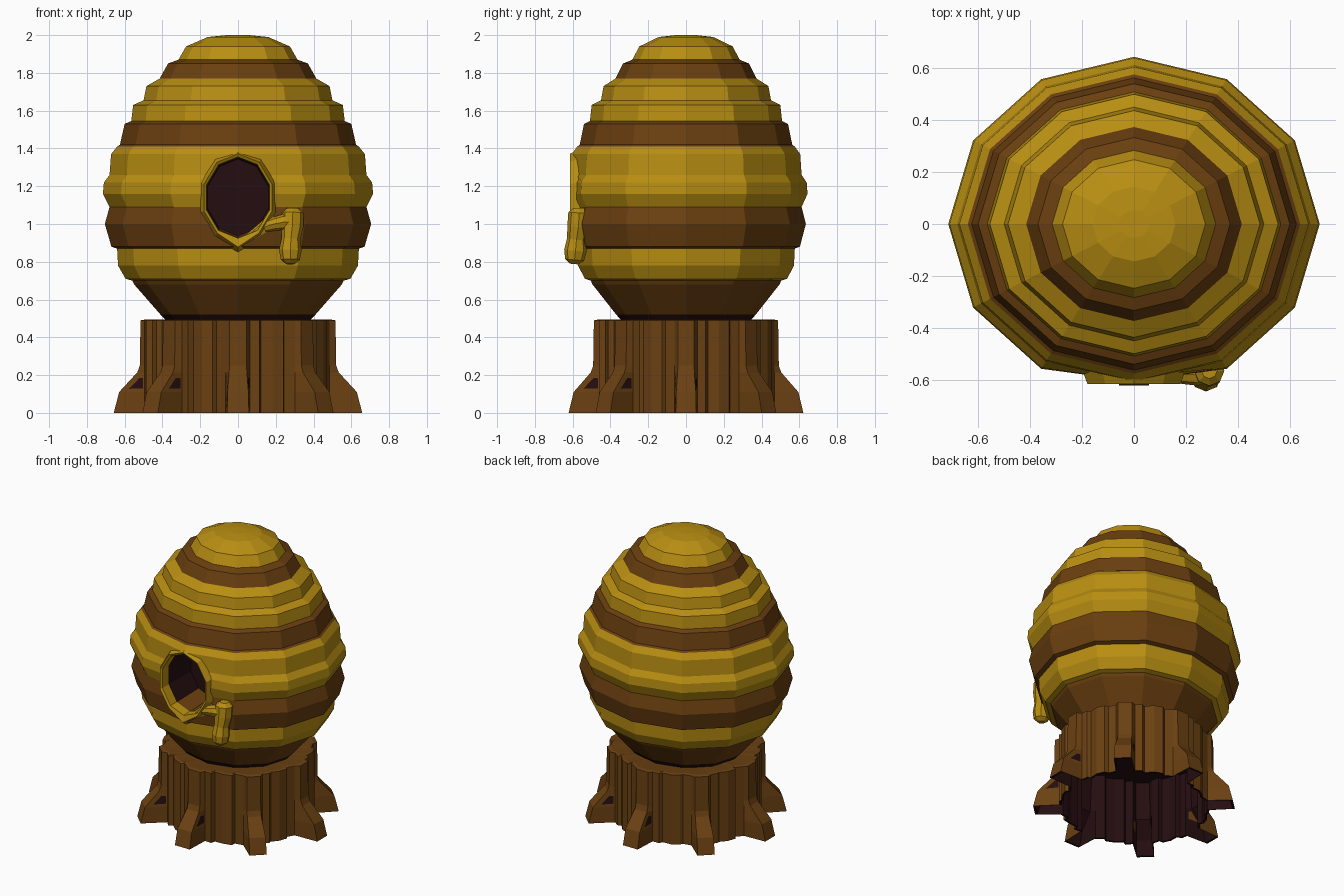
import bpy, bmesh, math, random
from mathutils import Vector

if "Cube" in bpy.data.objects:
    bpy.data.objects.remove(bpy.data.objects["Cube"])
random.seed(4)


def material(name, rgb):
    m = bpy.data.materials.new(name)
    m.diffuse_color = (*rgb, 1)
    m.use_nodes = True
    m.node_tree.nodes["Principled BSDF"].inputs["Base Color"].default_value = m.diffuse_color
    return m


MATS = [material("honey_yellow", (0.48, 0.27, 0.006)),
        material("hive_brown", (0.145, 0.05, 0.005)),
        material("stump_brown", (0.145, 0.052, 0.006)),
        material("dark_hollow", (0.018, 0.004, 0.005))]
YELLOW, BROWN, STUMP, DARK = range(4)


def loft(name, rings, colours, cap_start=None, cap_end=None, closed=False):
    """Skin equal-length rings of points; one colour per gap; caps take a colour."""
    bm = bmesh.new()
    vs = [[bm.verts.new(p) for p in r] for r in rings]
    n = len(vs[0])
    gaps = len(vs) if closed else len(vs) - 1
    for i in range(gaps):
        a, b = vs[i], vs[(i + 1) % len(vs)]
        for j in range(n):
            k = (j + 1) % n
            bm.faces.new((a[j], a[k], b[k], b[j])).material_index = colours[i]
    for ring, col in ((vs[0], cap_start), (vs[-1], cap_end)):
        if col is not None:
            bm.faces.new(ring).material_index = col
    bmesh.ops.recalc_face_normals(bm, faces=bm.faces)
    me = bpy.data.meshes.new(name)
    bm.to_mesh(me)
    bm.free()
    for m in MATS:
        me.materials.append(m)
    ob = bpy.data.objects.new(name, me)
    bpy.context.collection.objects.link(ob)
    return ob


# Hive: stepped profile of (radius, height, colour of the band above)
profile = [(0.36, 0.47, DARK), (0.41, 0.52, BROWN), (0.55, 0.68, BROWN),
           (0.56, 0.70, YELLOW), (0.595, 0.71, YELLOW), (0.635, 0.78, YELLOW),
           (0.64, 0.87, BROWN), (0.67, 0.88, BROWN), (0.705, 1.00, BROWN),
           (0.68, 1.09, YELLOW), (0.715, 1.16, YELLOW), (0.71, 1.22, YELLOW),
           (0.68, 1.26, YELLOW), (0.672, 1.37, YELLOW), (0.64, 1.41, BROWN),
           (0.625, 1.42, BROWN), (0.60, 1.53, BROWN), (0.565, 1.545, YELLOW),
           (0.555, 1.63, YELLOW), (0.50, 1.655, YELLOW), (0.485, 1.73, YELLOW),
           (0.415, 1.77, BROWN), (0.37, 1.85, BROWN), (0.315, 1.87, YELLOW),
           (0.275, 1.94, YELLOW), (0.16, 1.99, YELLOW), (0.06, 2.0, YELLOW)]


def hive_ring(r, z):
    pts = []
    for k in range(12):
        a = math.tau * k / 12
        pts.append((r * math.cos(a), max(0.9 * r * math.sin(a), -0.605), z))
    return pts


hive = loft("hive", [hive_ring(r, z) for r, z, c in profile],
            [c for r, z, c in profile], DARK, YELLOW)


# Entrance: a ten-sided tunnel cut into the front
def hole_ring(y, s=1.0, tip=0.0):
    pts = []
    for k in range(10):
        a = math.pi / 2 + math.tau * k / 10
        drop = tip if k == 5 else 0
        pts.append((0.175 * s * math.cos(a), y, 1.14 + 0.215 * s * math.sin(a) - drop))
    return pts


cutter = loft("entrance_cutter", [hole_ring(-0.8), hole_ring(-0.52), hole_ring(-0.3, 0.95)],
              [DARK, DARK], DARK, DARK)
cutter.hide_render = True
for p in cutter.data.polygons:      # brown tunnel floor
    if p.center.z < 1.0 and abs(p.normal.z) > 0.5:
        p.material_index = BROWN
mod = hive.modifiers.new("entrance", 'BOOLEAN')
mod.object = cutter
mod.operation = 'DIFFERENCE'
mod.solver = 'EXACT'
bpy.context.view_layer.objects.active = hive
hive.select_set(True)
bpy.ops.object.modifier_apply(modifier=mod.name)
bpy.data.objects.remove(cutter)

# Honey rim around the entrance, drawn to a point at the bottom
loft("entrance_rim", [hole_ring(-0.54, 0.98), hole_ring(-0.605, 1.0),
                      hole_ring(-0.615, 1.08, 0.03), hole_ring(-0.56, 1.2, 0.04)],
     [YELLOW] * 4, closed=True)


# Honey drip: rounded tubes along a few points
def tube(name, path):
    """path holds (x, y, z, radius); the rings lie across the local direction."""
    rings = []
    for i, (x, y, z, r) in enumerate(path):
        a, b = path[max(i - 1, 0)], path[min(i + 1, len(path) - 1)]
        d = (Vector(b[:3]) - Vector(a[:3])).normalized()
        u = d.cross(Vector((0, 1, 0))).normalized()
        v = d.cross(u)
        rings.append([Vector((x, y, z)) + r * (math.cos(t) * u + math.sin(t) * v)
                      for t in (math.tau * k / 8 for k in range(8))])
    return loft(name, rings, [YELLOW] * len(path), YELLOW, YELLOW)


tube("honey_drip", [(0.29, -0.565, 1.085, 0.03), (0.29, -0.565, 1.06, 0.058),
                    (0.288, -0.57, 0.99, 0.058), (0.28, -0.58, 0.92, 0.05),
                    (0.277, -0.585, 0.86, 0.06), (0.277, -0.59, 0.81, 0.05),
                    (0.277, -0.592, 0.788, 0.022)])
tube("honey_trickle", [(0.14, -0.575, 0.985, 0.03), (0.19, -0.58, 1.0, 0.036),
                       (0.24, -0.58, 1.01, 0.042), (0.29, -0.575, 1.01, 0.04)])
# thin spill of honey below the rim
tube("honey_spill", [(0.0, -0.575, 0.89, 0.02), (0.08, -0.56, 0.93, 0.035),
                     (0.15, -0.555, 0.99, 0.035), (0.2, -0.555, 1.03, 0.02)])

# Stump: grooved bark with eight square roots, hollow underneath
samples = []                        # (angle, is_root, body radius)
for k in range(8):
    c = 45 * k
    for off, root, r in ((-7.5, 0, 0.495), (-5, 1, 0.52), (5, 1, 0.52), (7.5, 0, 0.495),
                         (13, 0, 0.50), (15, 0, 0.475), (22, 0, 0.49),
                         (29, 0, 0.495), (31, 0, 0.475)):
        samples.append((math.radians(c + off), root, r + random.uniform(-0.01, 0.008) * (1 - root)))


def stump_ring(z, root_radius, inset=0.0):
    pts = []
    for a, root, r in samples:
        rad = (root_radius if root else r) - inset
        pts.append((rad * math.cos(a), 0.945 * rad * math.sin(a), z))
    return pts


levels = [(0.0, 0.66), (0.11, 0.632), (0.215, 0.535), (0.25, 0.522), (0.49, 0.518)]
outer = [stump_ring(z, r) for z, r in levels]
inner = [stump_ring(z, r, 0.015) for z, r in ((0.46, 0.518), (0.2, 0.535), (0.1, 0.632), (0.0, 0.66))]
rim = stump_ring(0.495, 0.505, 0.015)
top = [(x * 0.6, y * 0.6, 0.48) for x, y, z in rim]
ceiling = [(x * 0.1, y * 0.1, 0.46) for x, y, z in inner[0]]
loft("stump", [top, rim] + outer[::-1] + inner[::-1] + [ceiling],
     [STUMP] * 6 + [DARK] * 5, STUMP, DARK)
